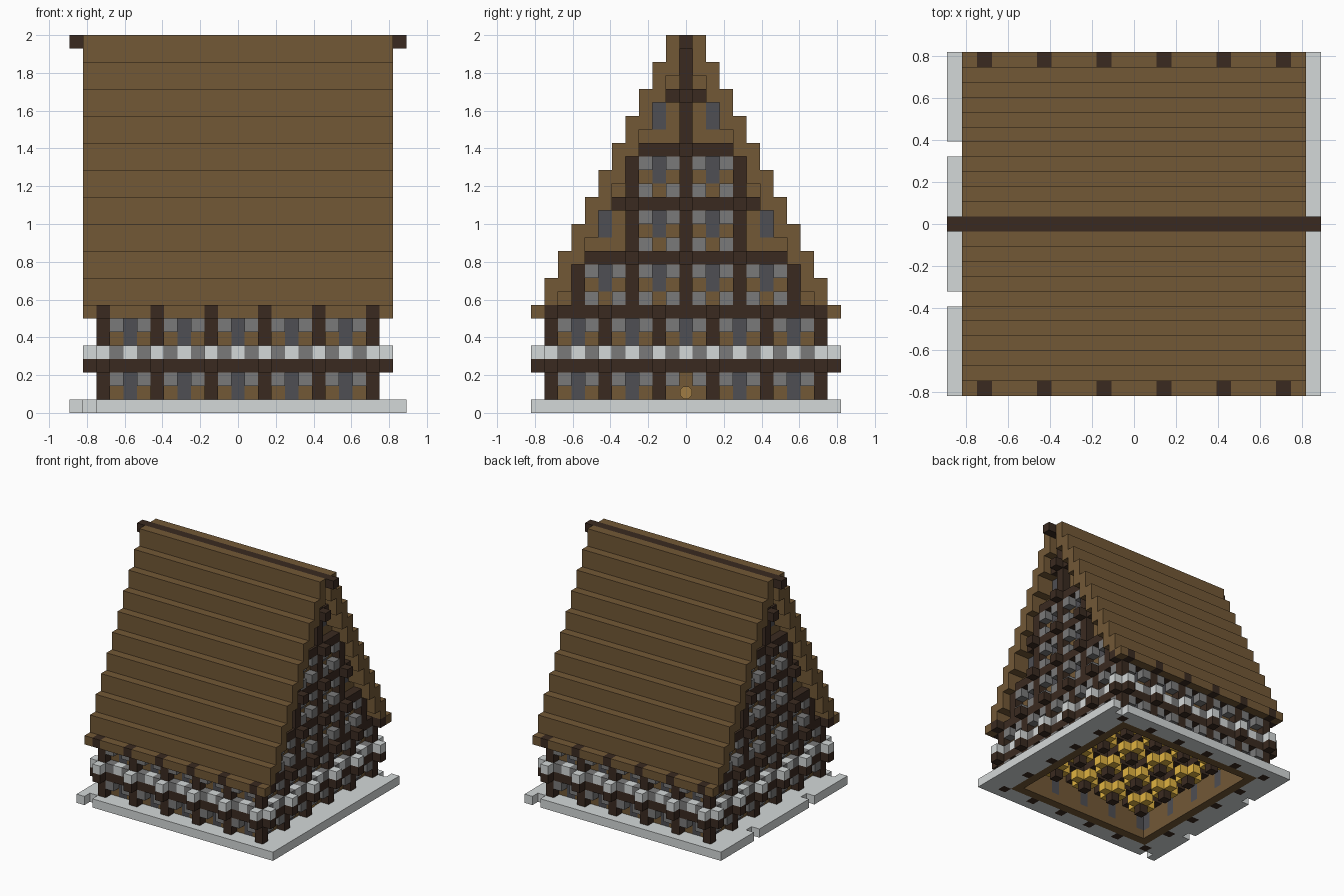
import bpy, bmesh, math
from mathutils import Vector, Matrix

if "Cube" in bpy.data.objects:
    bpy.data.objects.remove(bpy.data.objects["Cube"], do_unlink=True)

U = 1 / 14  # edge of one block


def linear(c):
    c /= 255
    return c / 12.92 if c <= 0.04045 else ((c + 0.055) / 1.055) ** 2.4


def material(name, *rgb):
    m = bpy.data.materials.new(name)
    m.use_nodes = True
    colour = [linear(c) for c in rgb] + [1]
    m.diffuse_color = colour
    m.node_tree.nodes["Principled BSDF"].inputs["Base Color"].default_value = colour
    return m


BROWN = material("plank brown", 114, 88, 54)
DARK = material("dark timber", 58, 42, 32)
PALE = material("pale stone", 212, 216, 216)
GREY = material("mid grey stone", 122, 122, 122)
GLASS = material("window grey", 78, 78, 83)
GOLD = material("bracket gold", 225, 180, 66)
KNOB = material("lamp tan", 160, 124, 68)

PARTS = {
    "base_plate": PALE, "stone_ledge": PALE, "posts": DARK, "beams": DARK,
    "stone_blocks": GREY, "windows": GLASS, "wall_panels": BROWN,
    "roof": BROWN, "ridge_beam": DARK, "ceiling_panels": GOLD,
    "ceiling_brackets": GOLD, "inner_posts": DARK, "ceiling_beams": DARK,
}
cells = {}  # block position -> part name


def fill(part, xs, ys, zs):
    for x in xs:
        for y in ys:
            for z in zs:
                cells[x, y, z] = part


def span(n):
    return range(-n, n + 1)


def wall(axis, sign):
    """Return a setter taking position along the wall, depth and height."""
    def put(part, s, d, ks):
        for k in ks:
            cells[(s, sign * d, k) if axis == "y" else (sign * d, s, k)] = part
    return put


# Base plate: open ring with small gaps
for x in span(12):
    for y in span(11):
        if abs(x) >= 10 or abs(y) >= 10:
            cells[x, y, 0] = "base_plate"
for gap in ((-12, 5), (-12, -5), (-11, -11), (11, 11)):
    del cells[gap + (0,)]

# Roof: stepped courses, two blocks high, overlapping one below
for side in (-1, 1):
    fill("roof", span(11), [side * 11], [7])
    for j in range(1, 11):
        low = 28 - 2 * j
        fill("roof", span(11), [side * j], range(low - (j < 10), low + 2))


# Ground storey walls: beam ends and ledge stones stick out at each post
def lower_wall(put):
    for s in span(9):
        put("wall_panels", s, 9, range(0, 8))
        if s % 4 == 0:
            put("windows", s, 9, (1, 2, 5, 6))
    for s in span(10):
        put("beams", s, 10, (3, 7))
        if s % 4 == 2:
            put("posts", s, 10, (0, 1, 2, 4, 5, 6))
            put("beams", s, 11, (3, 7))
            put("stone_ledge", s, 11, [4])
        elif s % 2:
            put("stone_blocks", s, 10, (2, 4, 6))
        else:
            put("stone_ledge", s, 10, [4])


# Gable: each tier is bottom row, post, stone, window and beam half widths
TIERS = ((8, 8, 7, 6, 7), (12, 4, 3, 6, 5), (16, 4, 3, 2, 3),
         (20, 0, 0, 2, 1), (24, 0, 0, 0, -1))


def gable(put):
    for k in range(8, 28):
        for s in span(9 - (k - 8) // 2):
            put("wall_panels", s, 9, [k])
    for k, posts, stones, windows, beam in TIERS:
        for s in span(8):
            a = abs(s)
            if s % 4 == 0 and a <= posts:
                put("posts", s, 10, range(k, k + 3))
            if s % 2 and a <= stones:
                put("stone_blocks", s, 10, (k, k + 2))
            if s % 4 == 2 and a <= windows:
                put("windows", s, 9, (k + 1, k + 2))
            if a <= beam:
                put("beams", s, 10, [k + 3])
                if s % 4 == 0 and a <= posts:
                    put("beams", s, 11, [k + 3])


for sign in (-1, 1):
    for axis in "xy":
        lower_wall(wall(axis, sign))
    gable(wall("x", sign))

# Door panel replaces the middle window on one gable
fill("wall_panels", [9], [0], (1, 2))
fill("ridge_beam", span(12), [0], [27])

# Interior ceiling: panels over a beam grid, with posts and brackets below it
for x in span(8):
    for y in span(8):
        on_x, on_y = x % 4 == 2, y % 4 == 2
        cells[x, y, 4] = "ceiling_panels"
        if on_x or on_y:
            cells[x, y, 3] = "ceiling_beams"
        if on_x and on_y:
            fill("inner_posts", [x], [y], (1, 2))
        elif (on_x and y % 2) or (on_y and x % 2):
            cells[x, y, 2] = "ceiling_brackets"


# Build each part from the exposed block faces
NORMALS = [Vector(n) for n in ((1, 0, 0), (-1, 0, 0), (0, 1, 0),
                               (0, -1, 0), (0, 0, 1), (0, 0, -1))]


def finish(name, bm, mat):
    mesh = bpy.data.meshes.new(name)
    bm.to_mesh(mesh)
    bm.free()
    mesh.materials.append(mat)
    bpy.context.collection.objects.link(bpy.data.objects.new(name, mesh))


for part, mat in PARTS.items():
    bm = bmesh.new()
    for cell, owner in cells.items():
        if owner != part:
            continue
        centre = Vector(cell) + Vector((0, 0, 0.5))
        for n in NORMALS:
            if tuple(int(a + b) for a, b in zip(cell, n)) in cells:
                continue
            u = Vector((n.y, n.z, n.x))
            v = n.cross(u)
            corners = [centre + (n + u * a + v * b) / 2
                       for a, b in ((-1, -1), (1, -1), (1, 1), (-1, 1))]
            bm.faces.new([bm.verts.new(c * U) for c in corners])
    bmesh.ops.remove_doubles(bm, verts=bm.verts, dist=U / 100)
    finish(part, bm, mat)

# Small eight-sided lamp plate on the door
bm = bmesh.new()
place = (Matrix.Translation((9.5 * U + 0.004, 0, 1.5 * U))
         @ Matrix.Rotation(math.pi / 2, 4, "Y") @ Matrix.Rotation(math.pi / 8, 4, "Z"))
bmesh.ops.create_cone(bm, cap_ends=True, segments=8, radius1=U / 2,
                      radius2=U / 2, depth=0.008, matrix=place)
finish("door_lamp", bm, KNOB)
